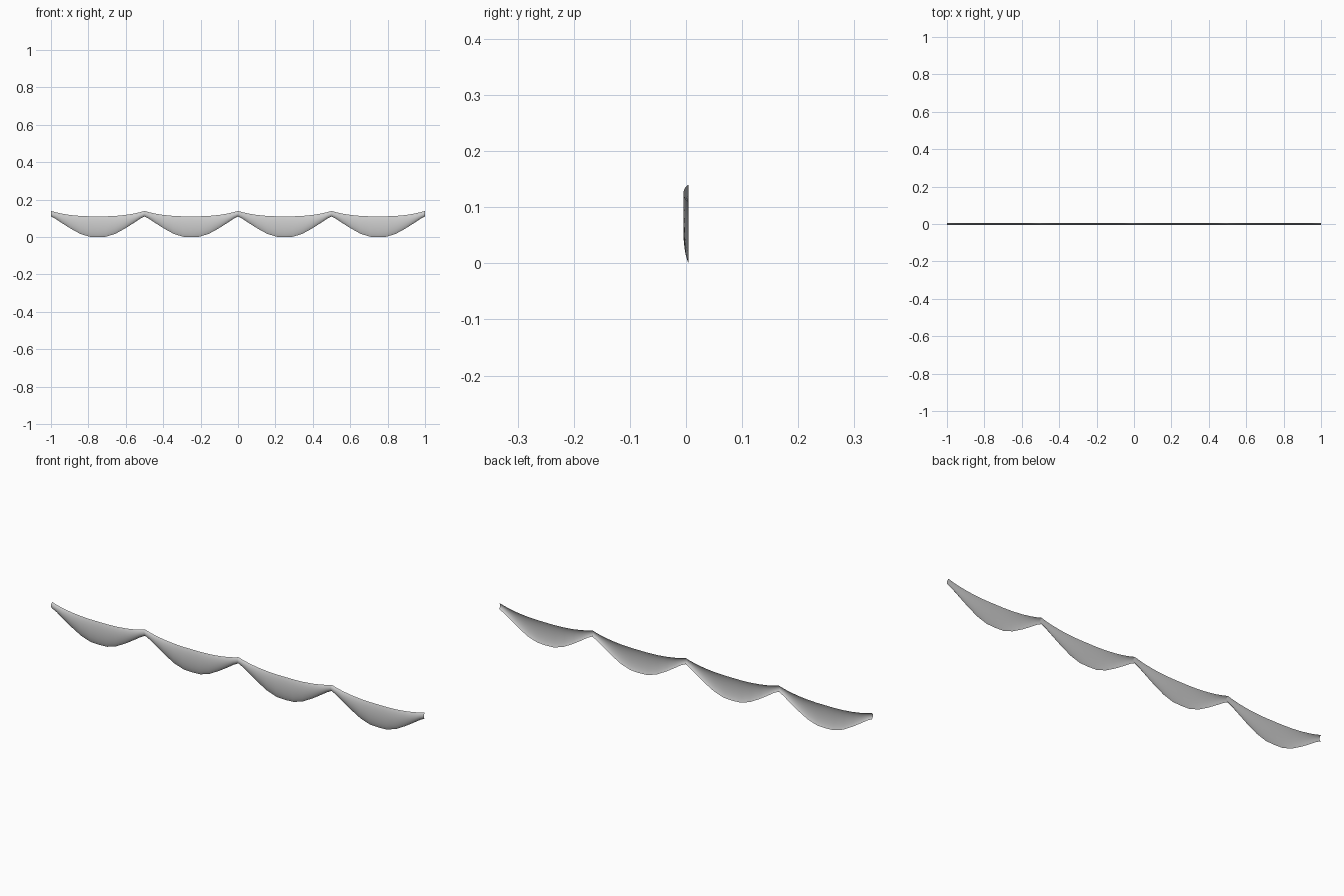
import bpy, math

if "Cube" in bpy.data.objects:
    bpy.data.objects.remove(bpy.data.objects["Cube"])

# half of one swag: (distance from its middle, bottom z, top z)
HALF = [(0.045, 0.002, 0.111), (0.095, 0.018, 0.113), (0.146, 0.046, 0.118),
        (0.19, 0.074, 0.125), (0.226, 0.098, 0.133), (0.25, 0.11, 0.14)]
PROFILE = [(-d, b, t) for d, b, t in reversed(HALF)] + [(0, 0.0, 0.111)] + HALF
ROWS = 10


def swag(name, cx):
    """Open cloth sheet, bulging forward between its top and bottom hems."""
    verts, faces = [], []
    for d, bottom, top in PROFILE:
        for r in range(ROWS + 1):
            a = math.pi * r / ROWS
            t = 0.5 * r / ROWS + 0.25 * (1 - math.cos(a))
            y = 0.0045 - 0.009 * math.sin(a)
            verts.append((cx + d, y, bottom + (top - bottom) * t))
    n = ROWS + 1
    for i in range(len(PROFILE) - 1):
        for r in range(ROWS):
            k = i * n + r
            faces.append((k, k + n, k + n + 1, k + 1))
    mesh = bpy.data.meshes.new(name)
    mesh.from_pydata(verts, [], faces)
    mesh.polygons.foreach_set("use_smooth", [True] * len(faces))
    obj = bpy.data.objects.new(name, mesh)
    bpy.context.collection.objects.link(obj)


# four swags in a row
for i in range(4):
    swag(f"bunting_swag_{i + 1}", -0.75 + 0.5 * i)
